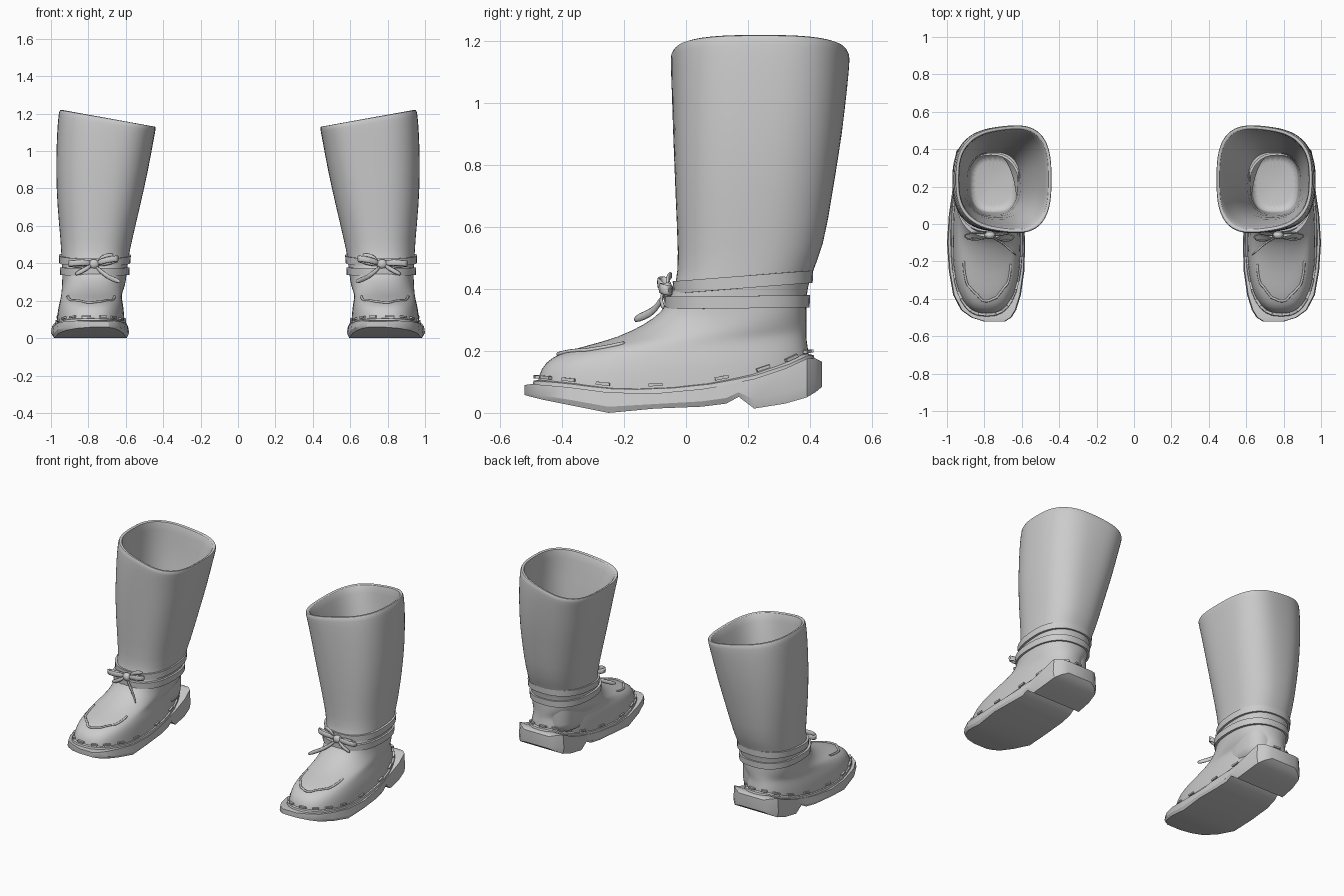
import bpy, bmesh, math, random
from mathutils import Vector
from mathutils.bvhtree import BVHTree

if "Cube" in bpy.data.objects:
    bpy.data.objects.remove(bpy.data.objects["Cube"])

random.seed(4)
SEG = 36


def finish(name, bm, angle=40, subsurf=0, solid=0):
    """Make an object, mirrored into a pair across x = 0."""
    bmesh.ops.recalc_face_normals(bm, faces=bm.faces)
    me = bpy.data.meshes.new(name)
    bm.to_mesh(me)
    ob = bpy.data.objects.new(name, me)
    bpy.context.collection.objects.link(ob)
    bpy.ops.object.select_all(action='DESELECT')
    ob.select_set(True)
    bpy.context.view_layer.objects.active = ob
    bpy.ops.object.shade_smooth_by_angle(angle=math.radians(angle))
    if solid:
        m = ob.modifiers.new("Thickness", 'SOLIDIFY')
        m.thickness, m.offset = solid, 0
    if subsurf:
        m = ob.modifiers.new("Smooth", 'SUBSURF')
        m.levels = m.render_levels = subsurf
    m = ob.modifiers.new("Pair", 'MIRROR')
    m.use_mirror_merge = False
    return ob


def ring(yf, zf, yb, zb, x0, x1, n=2.4, taper=0, tilt=0, grow=0):
    """Tilted superellipse loop: front and back points, x extents."""
    pts = []
    for i in range(SEG):
        a = 2 * math.pi * i / SEG
        c, s = math.cos(a), math.sin(a)
        v = -math.copysign(abs(c) ** (2 / n), c)
        u = math.copysign(abs(s) ** (2 / n), s)
        x = (x0 + x1) / 2 + u * ((x1 - x0) / 2 + grow) * (1 + taper * v)
        y = (yf + yb) / 2 + v * ((yb - yf) / 2 + grow) * (1 - 2.5 * tilt * u)
        z = zf + (zb - zf) * (v + 1) / 2 + tilt * u
        pts.append(Vector((x, y, z)))
    return pts


def loft(sections, closed=False, caps=()):
    bm = bmesh.new()
    rows = [[bm.verts.new(p) for p in s] for s in sections]
    n, k = len(rows[0]), len(rows)
    for j in range(k if closed else k - 1):
        a, b = rows[j], rows[(j + 1) % k]
        for i in range(n):
            bm.faces.new((a[i], a[(i + 1) % n], b[(i + 1) % n], b[i]))
    for c in caps:
        bm.faces.new(rows[c])
    return bm


def ribbon(name, pts, width, thick=.012, smooth=1):
    """Flat strap along a path, its width along z."""
    bm = bmesh.new()
    h = Vector((0, 0, width / 2))
    rows = [(bm.verts.new(Vector(p) - h), bm.verts.new(Vector(p) + h)) for p in pts]
    for a, b in zip(rows, rows[1:]):
        bm.faces.new((a[0], b[0], b[1], a[1]))
    return finish(name, bm, subsurf=smooth, solid=thick)


# Boot upper: foot, shaft, rim, then the lining down to the footbed
outer = [
    (-.485, .055, .40, .075, .605, .97, 2.6, -.05),
    (-.48, .12, .40, .17, .61, .965, 2.6, -.05),
    (-.455, .165, .395, .21, .615, .955, 2.6, -.04),
    (-.41, .192, .39, .24, .622, .948, 2.5, -.02),
    (-.33, .215, .39, .26, .62, .945, 2.3, .02),
    (-.22, .243, .39, .28, .61, .942, 2.2, .08),
    (-.13, .288, .39, .30, .602, .94, 2.2, .08),
    (-.08, .325, .39, .325, .597, .94, 2.3, .04),
    (-.055, .365, .388, .37, .592, .94, 2.4),
    (-.03, .425, .40, .44, .585, .945, 2.4),
    (-.025, .50, .445, .53, .568, .948, 2.4),
    (-.035, .70, .475, .72, .523, .968, 2.5, 0, .005),
    (-.042, .90, .505, .90, .482, .975, 2.6, 0, .015),
    (-.046, 1.08, .522, 1.08, .452, .968, 2.7, 0, .03),
    (-.046, 1.155, .525, 1.155, .44, .96, 2.8, 0, .043),
    (-.043, 1.178, .522, 1.178, .438, .955, 2.8, 0, .045)]
lining = [
    (-.022, 1.176, .502, 1.176, .458, .935, 2.8, 0, .045),
    (-.012, 1.14, .495, 1.14, .47, .935, 2.8, 0, .04),
    (.01, 1.0, .48, 1.0, .50, .935, 2.6, 0, .02),
    (.035, .85, .455, .85, .53, .92, 2.5),
    (.05, .45, .37, .45, .62, .89, 2.5),
    (.06, .15, .375, .17, .625, .88, 2.8),
    (.07, .14, .365, .16, .635, .87, 2.8)]
bm = loft([ring(*r) for r in outer + lining], caps=(-1,))
bvh = BVHTree.FromBMesh(bm)
finish("boot_upper", bm, 60, subsurf=1)

# Sole and heel: slices of y, left x, right x, top z, bottom z
slices = [
    (-.522, .69, .80, .09, .058), (-.50, .655, .87, .093, .052),
    (-.46, .63, .925, .09, .042), (-.38, .605, .967, .083, .026),
    (-.25, .586, .99, .066, 0), (-.10, .582, 1.0, .063, .014),
    (.05, .59, .99, .077, .02), (.13, .597, .978, .09, .03),
    (.17, .60, .972, .10, .052), (.22, .603, .968, .11, .014),
    (.32, .608, .962, .143, .03), (.39, .62, .95, .175, .05),
    (.42, .65, .92, .175, .068), (.44, .69, .88, .165, .085)]
bm = loft([[(l + .008, y, b), (r - .008, y, b), (r, y, b + (t - b) * .3),
            (r - .006, y, t), (l + .006, y, t), (l, y, b + (t - b) * .3)]
           for y, l, r, t, b in slices], caps=(0, -1))
finish("sole", bm, 30)


def welt_z(y):
    for a, b in zip(slices, slices[1:]):
        if a[0] <= y <= b[0]:
            return a[3] + (b[3] - a[3]) * (y - a[0]) / (b[0] - a[0])
    return .1


# Welt bead where the upper meets the sole
base = ring(*outer[1], grow=.004)


def bead(out, up):
    c = Vector((.785, -.04, 0))
    res = []
    for p in base:
        d = Vector((p.x - c.x, p.y - c.y, 0)).normalized() * out
        res.append(Vector((p.x + d.x, p.y + d.y, welt_z(p.y) + up)))
    return res


finish("welt", loft([bead(-.015, -.01), bead(.014, -.01), bead(.008, .012),
                     bead(-.015, .016)], closed=True))

# Stitches above the welt
bm = bmesh.new()
path = bead(.001, .025)
for i in range(0, SEG, 2):
    a, b = path[i], path[(i + 1) % SEG]
    d = b - a
    if d.length < .01:
        continue
    m = d.to_track_quat('X', 'Z').to_matrix().to_4x4()
    m.translation = (a + b) / 2
    geo = bmesh.ops.create_cube(bm, size=1)['verts']
    bmesh.ops.scale(bm, vec=(min(d.length, .045), .014, .01), verts=geo)
    bmesh.ops.transform(bm, matrix=m, verts=geo)
finish("welt_stitches", bm)

# Puckered toe seam laid on the upper
seam = []
for i in range(25):
    a = math.radians(-95 + 190 * i / 24)
    x = .785 + .125 * math.sin(a)
    y = -.22 - .185 * math.cos(a) + random.uniform(-.012, .012)
    hit = bvh.ray_cast(Vector((x, y, .6)), Vector((0, 0, -1)))[0]
    if hit:
        seam.append(hit)
ribbon("toe_seam", seam, .014, .014)

# Two ankle straps wrapped around the shaft
straps = {"lower_ankle_strap": (-.058, .355, .388, .36, .592, .94),
          "upper_ankle_strap": (-.03, .405, .398, .44, .586, .945)}
for name, (yf, zf, yb, zb, x0, x1) in straps.items():
    loops = [ring(yf, zf + dz, yb, zb + dz, x0, x1, 2.4, grow=g)
             for dz, g in ((-.02, -.02), (-.02, .011), (.02, .013), (.02, -.02))]
    finish(name, loft(loops, closed=True))

# Bow: knot, two loops and loose ends
bm = bmesh.new()
geo = bmesh.ops.create_icosphere(bm, subdivisions=2, radius=.03)['verts']
bmesh.ops.scale(bm, vec=(1, .7, .9), verts=geo)
bmesh.ops.translate(bm, vec=(.77, -.06, .395), verts=geo)
finish("bow_knot", bm)
ribbon("bow_loop_inner", [(.76, -.06, .40), (.70, -.095, .42), (.645, -.085, .425),
                          (.635, -.06, .425), (.69, -.05, .405), (.76, -.05, .395)], .036)
ribbon("bow_loop_outer", [(.78, -.06, .40), (.83, -.09, .405), (.90, -.08, .40),
                          (.915, -.055, .395), (.85, -.045, .395), (.78, -.05, .395)], .036)
ribbon("bow_tail_long", [(.765, -.07, .385), (.71, -.095, .335), (.67, -.13, .315),
                         (.625, -.172, .30)], .03)
ribbon("bow_tail_short", [(.78, -.07, .39), (.83, -.085, .36), (.875, -.07, .34)], .03)
ribbon("bow_tail_upper", [(.75, -.06, .41), (.715, -.06, .44), (.66, -.045, .445)], .03)
